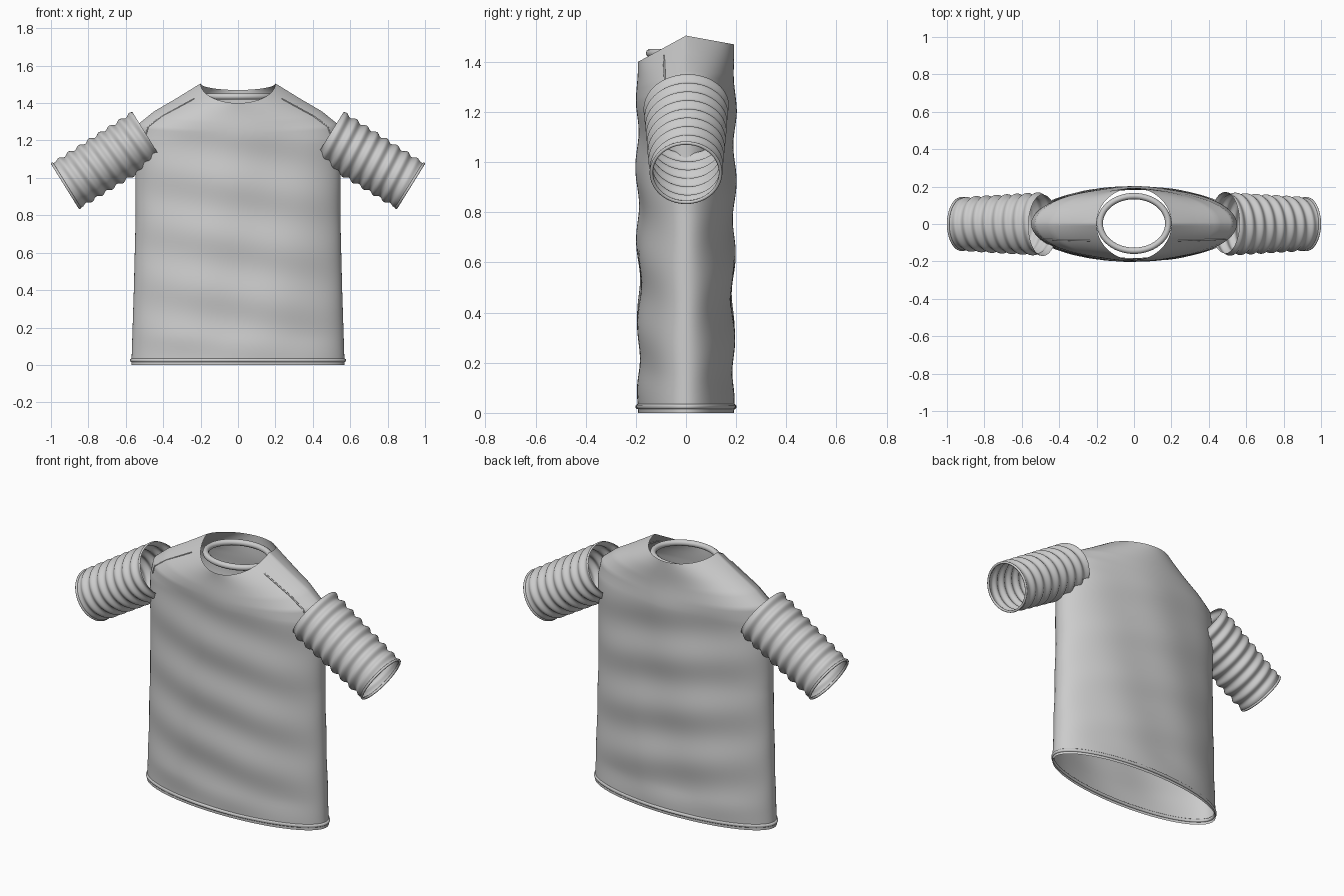
import bpy, bmesh, math
from mathutils import Vector

if "Cube" in bpy.data.objects:
    bpy.data.objects.remove(bpy.data.objects["Cube"])

def loft(name, rings, closed_path=False):
    """Skin a list of closed point rings into a smooth tube."""
    bm = bmesh.new()
    vs = [[bm.verts.new(p) for p in r] for r in rings]
    n = len(rings[0])
    pairs = list(zip(vs, vs[1:] + ([vs[0]] if closed_path else [])))
    for a, b in pairs:
        for i in range(n):
            j = (i + 1) % n
            bm.faces.new((a[i], a[j], b[j], b[i]))
    bmesh.ops.recalc_face_normals(bm, faces=bm.faces)
    me = bpy.data.meshes.new(name)
    bm.to_mesh(me)
    bm.free()
    ob = bpy.data.objects.new(name, me)
    bpy.context.collection.objects.link(ob)
    me.shade_smooth()
    return ob

def band(name, centre, u, v, tube, n=96, m=10):
    """Rolled edge along an ellipse with half-axis vectors u and v."""
    w = u.cross(v).normalized()
    rings = []
    for i in range(n):
        a = 2 * math.pi * i / n
        p = u * math.cos(a) + v * math.sin(a)
        d = p.normalized()
        rings.append([centre + p + tube * (d * math.cos(t) + w * math.sin(t))
                      for t in (2 * math.pi * k / m for k in range(m))])
    return loft(name, rings, True)

def lerp_table(table, t):
    for a, b in zip(table, table[1:]):
        if t <= b[0]:
            f = (t - a[0]) / (b[0] - a[0])
            return [p + (q - p) * f for p, q in zip(a[1:], b[1:])]
    return table[-1][1:]

N = 128
SIDE = [(0, .57), (.4, .557), (.8, .547), (1.2, .55)]
# progress, side x, side z, front z, back z
YOKE = [(0, .55, 1.2, 1.2, 1.2), (.25, .53, 1.29, 1.25, 1.27),
        (.5, .45, 1.355, 1.30, 1.34), (.75, .33, 1.425, 1.35, 1.405),
        (1, .20, 1.505, 1.40, 1.47)]

def ring(w, zs, zf, zb, fold):
    pts = []
    for i in range(N):
        a = 2 * math.pi * i / N
        c, s = math.cos(a), math.sin(a)
        z = zs + ((zb if s > 0 else zf) - zs) * abs(s)
        x = w * c
        # soft diagonal cloth folds
        f = .007 * math.sin(21 * z + 3.5 * x + (0 if s < 0 else 1.2)) \
            + .004 * math.sin(13 * x - 4 * z)
        pts.append(Vector((x, (.192 + f * fold) * s, z)))
    return pts

# Body: torso tube running up into the shoulder yoke and neck opening
rings = []
for k in range(61):
    z = 1.2 * k / 60
    w = lerp_table(SIDE, z)[0]
    rings.append(ring(w, z, z, z, min(1, z / .15)))
for k in range(1, 25):
    t = k / 24
    rings.append(ring(*lerp_table(YOKE, t), 1 - t))
loft("shirt_body", rings)

# Hem and collar
band("hem", Vector((0, 0, .025)), Vector((.568, 0, 0)), Vector((0, .192, 0)), .01)
band("collar", Vector((0, .003, 1.435)), Vector((.183, 0, 0)), Vector((0, .146, 0)), .017)

# Ribbed sleeves with cuffs
for sx, side in ((1, "right"), (-1, "left")):
    p0, p1 = Vector((sx * .487, 0, 1.227)), Vector((sx * .925, 0, .955))
    axis = (p1 - p0).normalized()
    up = Vector((-axis.z, 0, axis.x)) * sx
    dep = Vector((0, 1, 0))
    rings = []
    for k in range(97):
        t = k / 96
        r = []
        for i in range(64):
            a = 2 * math.pi * i / 64
            rip = .007 * math.sin(2 * math.pi * 8 * t + sx * a) * min(1, (1 - t) * 10)
            h, d = .146 - .006 * t + rip, .164 - .026 * t + rip
            r.append(p0.lerp(p1, t) + up * (h * math.cos(a)) + dep * (d * math.sin(a)))
        rings.append(r)
    loft("sleeve_" + side, rings)
    band("cuff_" + side, p1 - axis * .006, up * .139, dep * .138, .007)

    # Raglan seam, half sunk into the front of the yoke
    path = []
    for k in range(21):
        t = .88 - .78 * k / 20
        w, zs, zf, zb = lerp_table(YOKE, t)
        a = math.radians(-24 - 4 * t)
        s = math.sin(a)
        path.append(Vector((sx * w * math.cos(a), .192 * s, zs + (zf - zs) * -s)))
    rings = []
    for k, p in enumerate(path):
        d = (path[min(k + 1, 20)] - path[max(k - 1, 0)]).normalized()
        e = d.cross(Vector((0, 1, 0))).normalized()
        g = d.cross(e)
        rings.append([p + .004 * (e * math.cos(q) + g * math.sin(q))
                      for q in (math.pi * j / 4 for j in range(8))])
    loft("shoulder_seam_" + side, rings)
